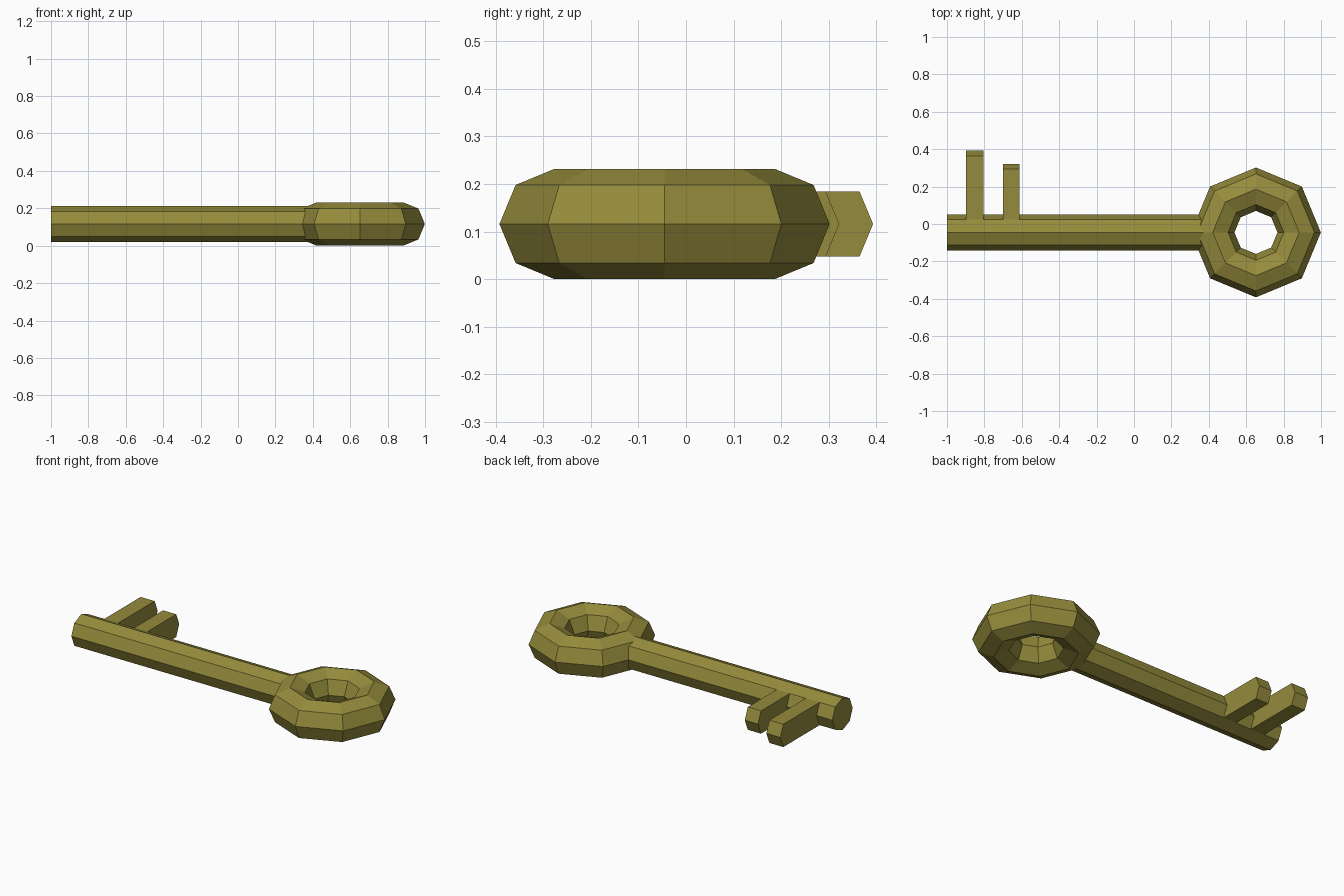
import bpy, bmesh
from math import pi, sin, cos

if "Cube" in bpy.data.objects:
    bpy.data.objects.remove(bpy.data.objects["Cube"])

CY, CZ = -0.045, 0.116      # axis shared by shaft and bow
SHAFT_R = 0.096

brass = bpy.data.materials.new("olive_brass")
brass.diffuse_color = (0.30, 0.26, 0.045, 1)
brass.use_nodes = True
brass.node_tree.nodes["Principled BSDF"].inputs["Base Color"].default_value = brass.diffuse_color


def finish(obj, name):
    obj.name = name
    obj.data.materials.append(brass)


# Bow: eight-sided ring with an octagonal section
bpy.ops.mesh.primitive_torus_add(major_segments=8, minor_segments=8,
                                 major_radius=0.231, minor_radius=0.116,
                                 location=(0.652, CY, CZ))
finish(bpy.context.object, "bow_ring")

# Shaft: octagonal bar whose inner end is buried in the bow
x0, x1 = -1.0, 0.42
bpy.ops.mesh.primitive_cylinder_add(vertices=8, radius=SHAFT_R, depth=x1 - x0,
                                    location=((x0 + x1) / 2, CY, CZ),
                                    rotation=(0, pi / 2, 0))
finish(bpy.context.object, "shaft")


# Teeth: the shaft's side facets pulled outward, keeping their pointed profile
def tooth(name, xa, xb, tip_y):
    h = SHAFT_R * sin(pi / 4)
    shoulder = tip_y - SHAFT_R * (1 - cos(pi / 4))
    profile = [(-0.02, CZ - h), (shoulder, CZ - h), (tip_y, CZ),
               (shoulder, CZ + h), (-0.02, CZ + h)]
    bm = bmesh.new()
    face = bm.faces.new([bm.verts.new((xa, y, z)) for y, z in profile])
    ext = bmesh.ops.extrude_face_region(bm, geom=[face], use_keep_orig=True)
    verts = [g for g in ext["geom"] if isinstance(g, bmesh.types.BMVert)]
    bmesh.ops.translate(bm, verts=verts, vec=(xb - xa, 0, 0))
    bmesh.ops.recalc_face_normals(bm, faces=bm.faces)
    mesh = bpy.data.meshes.new(name)
    bm.to_mesh(mesh)
    bm.free()
    obj = bpy.data.objects.new(name, mesh)
    bpy.context.collection.objects.link(obj)
    finish(obj, name)


tooth("long_tooth", -0.897, -0.805, 0.393)
tooth("short_tooth", -0.70, -0.613, 0.322)
